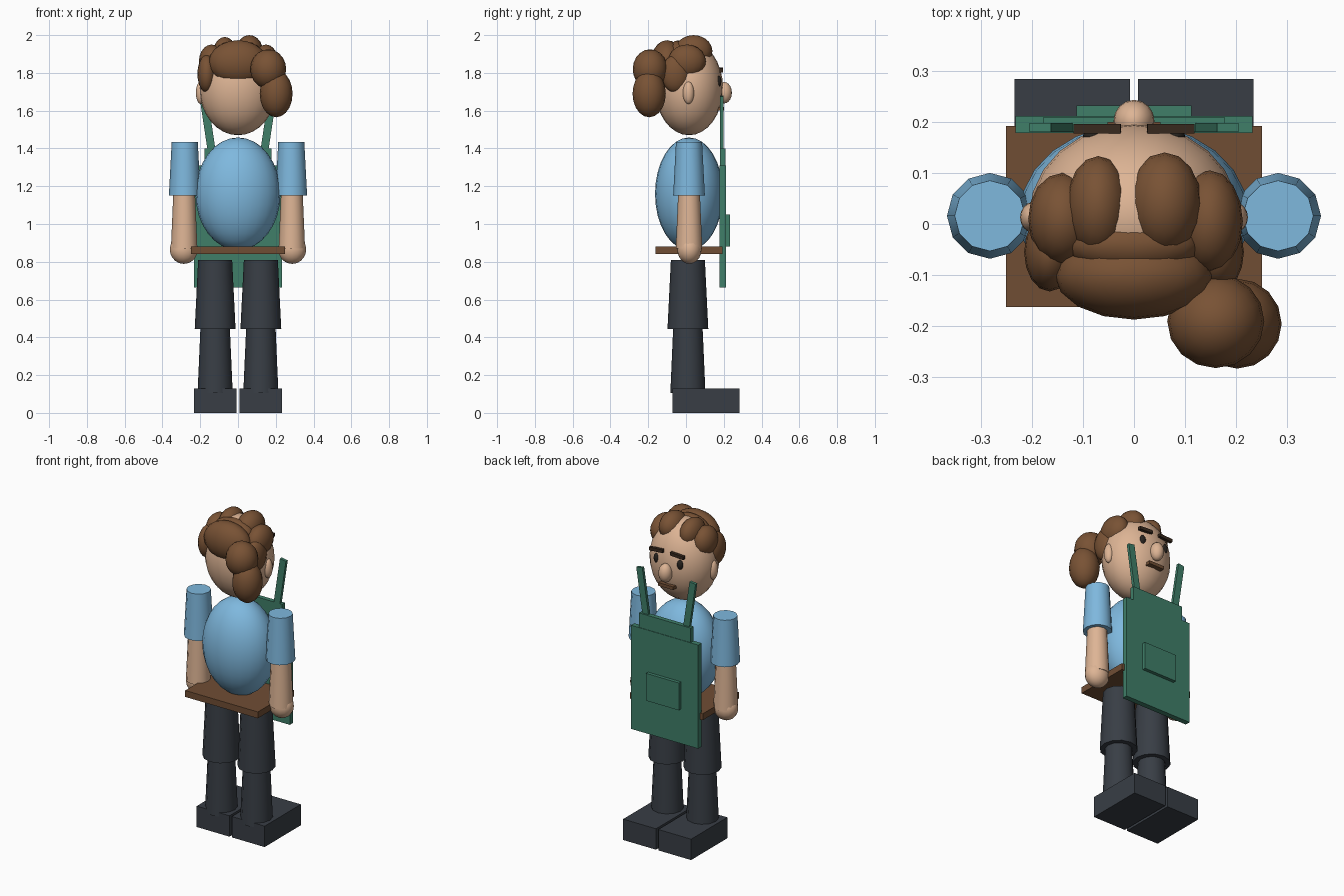
import bpy, math

if "Cube" in bpy.data.objects:
    bpy.data.objects.remove(bpy.data.objects["Cube"])

def material(name, rgb):
    m = bpy.data.materials.new(name)
    m.diffuse_color = (*rgb, 1)
    m.use_nodes = True
    m.node_tree.nodes["Principled BSDF"].inputs["Base Color"].default_value = m.diffuse_color
    return m

SKIN = material("skin", (0.73, 0.46, 0.30))
HAIR = material("hair_brown", (0.19, 0.085, 0.035))
SHIRT = material("shirt_blue", (0.21, 0.48, 0.73))
DARK = material("trouser_charcoal", (0.04, 0.048, 0.06))
GREEN = material("apron_green", (0.05, 0.21, 0.14))
BELT = material("belt_brown", (0.16, 0.075, 0.034))
BROW = material("brow_dark", (0.04, 0.022, 0.013))
EYE = material("eye_black", (0.02, 0.016, 0.013))
YC = 0.016  # depth of the body axis

def finish(name, mat, smooth=True):
    o = bpy.context.object
    o.name = name
    o.data.materials.append(mat)
    if smooth:
        bpy.ops.object.shade_smooth_by_angle(angle=math.radians(40))
    return o

def ball(name, mat, loc, radii, seg=16, rings=10):
    bpy.ops.mesh.primitive_uv_sphere_add(segments=seg, ring_count=rings, radius=1, location=loc)
    bpy.context.object.scale = radii
    bpy.ops.object.transform_apply(location=False, rotation=False, scale=True)
    return finish(name, mat)

def box(name, mat, lo, hi, tilt=0.0):
    mid = [(a + b) / 2 for a, b in zip(lo, hi)]
    bpy.ops.mesh.primitive_cube_add(size=1, location=mid, rotation=(0, tilt, 0))
    bpy.context.object.scale = [b - a for a, b in zip(lo, hi)]
    return finish(name, mat, False)

def taper(name, mat, x, y, z0, z1, r0, r1, seg=12):
    bpy.ops.mesh.primitive_cone_add(vertices=seg, radius1=r0, radius2=r1, depth=z1 - z0,
                                    location=(x, y, (z0 + z1) / 2))
    return finish(name, mat)

# Head and torso
ball("head", SKIN, (0, YC, 1.72), (0.205, 0.18, 0.25), 24, 16)
ball("nose", SKIN, (0, 0.202, 1.695), (0.04, 0.041, 0.057))
ball("torso", SHIRT, (0, YC, 1.16), (0.225, 0.18, 0.298), 24, 16)
box("mouth", BELT, (-0.052, 0.16, 1.60), (0.052, 0.2, 1.62))
box("belt", BELT, (-0.25, -0.162, 0.84), (0.25, 0.192, 0.88))

# Paired parts
for s, side in ((-1, "left"), (1, "right")):
    ball(side + "_ear", SKIN, (s * 0.197, YC - 0.003, 1.695), (0.026, 0.03, 0.06))
    ball(side + "_eye", EYE, (s * 0.08, 0.172, 1.755), (0.02, 0.015, 0.03))
    box(side + "_brow", BROW, (s * 0.072 - 0.046, 0.177, 1.805),
        (s * 0.072 + 0.046, 0.196, 1.825), s * 0.06)
    taper(side + "_sleeve", SHIRT, s * 0.282, YC, 1.15, 1.435, 0.084, 0.069)
    taper(side + "_forearm", SKIN, s * 0.285, YC, 0.87, 1.2, 0.07, 0.056)
    ball(side + "_hand", SKIN, (s * 0.287, YC + 0.002, 0.865), (0.074, 0.064, 0.076))
    taper(side + "_thigh", DARK, s * 0.121, 0.01, 0.445, 0.81, 0.108, 0.09)
    taper(side + "_shin", DARK, s * 0.121, 0.01, 0.105, 0.47, 0.093, 0.077)
    box(side + "_shoe", DARK, (s * 0.121 - 0.113, -0.072, 0), (s * 0.121 + 0.113, 0.284, 0.13))
    box(side + "_apron_strap", GREEN, (s * 0.158 - 0.021, 0.18, 1.34),
        (s * 0.158 + 0.021, 0.198, 1.68), s * 0.15)

# Apron
box("apron_panel", GREEN, (-0.232, 0.178, 0.665), (0.232, 0.211, 1.31))
box("apron_bib", GREEN, (-0.178, 0.18, 1.29), (0.178, 0.208, 1.4))
box("apron_pocket", GREEN, (-0.113, 0.2, 0.88), (0.113, 0.232, 1.05))

# Hair clumps: centre, radii
clumps = {
    "hair_back": ((0, -0.1, 1.855), (0.155, 0.087, 0.118)),
    "hair_crown": ((0, -0.04, 1.9), (0.13, 0.06, 0.072)),
    "hair_front_left": ((-0.07, 0.035, 1.905), (0.062, 0.098, 0.085)),
    "hair_front_right": ((0.06, 0.04, 1.915), (0.072, 0.1, 0.085)),
    "hair_side_left": ((-0.14, 0.01, 1.86), (0.067, 0.09, 0.09)),
    "hair_side_right": ((0.148, 0.005, 1.86), (0.065, 0.1, 0.09)),
    "hair_lower_left": ((-0.165, -0.055, 1.795), (0.05, 0.077, 0.1)),
    "hair_lower_right": ((0.165, -0.055, 1.795), (0.05, 0.077, 0.1)),
    "ponytail_upper": ((0.16, -0.19, 1.82), (0.095, 0.092, 0.105)),
    "ponytail_lower": ((0.202, -0.195, 1.69), (0.087, 0.088, 0.125)),
}
for name, (loc, radii) in clumps.items():
    ball(name, HAIR, loc, radii)
